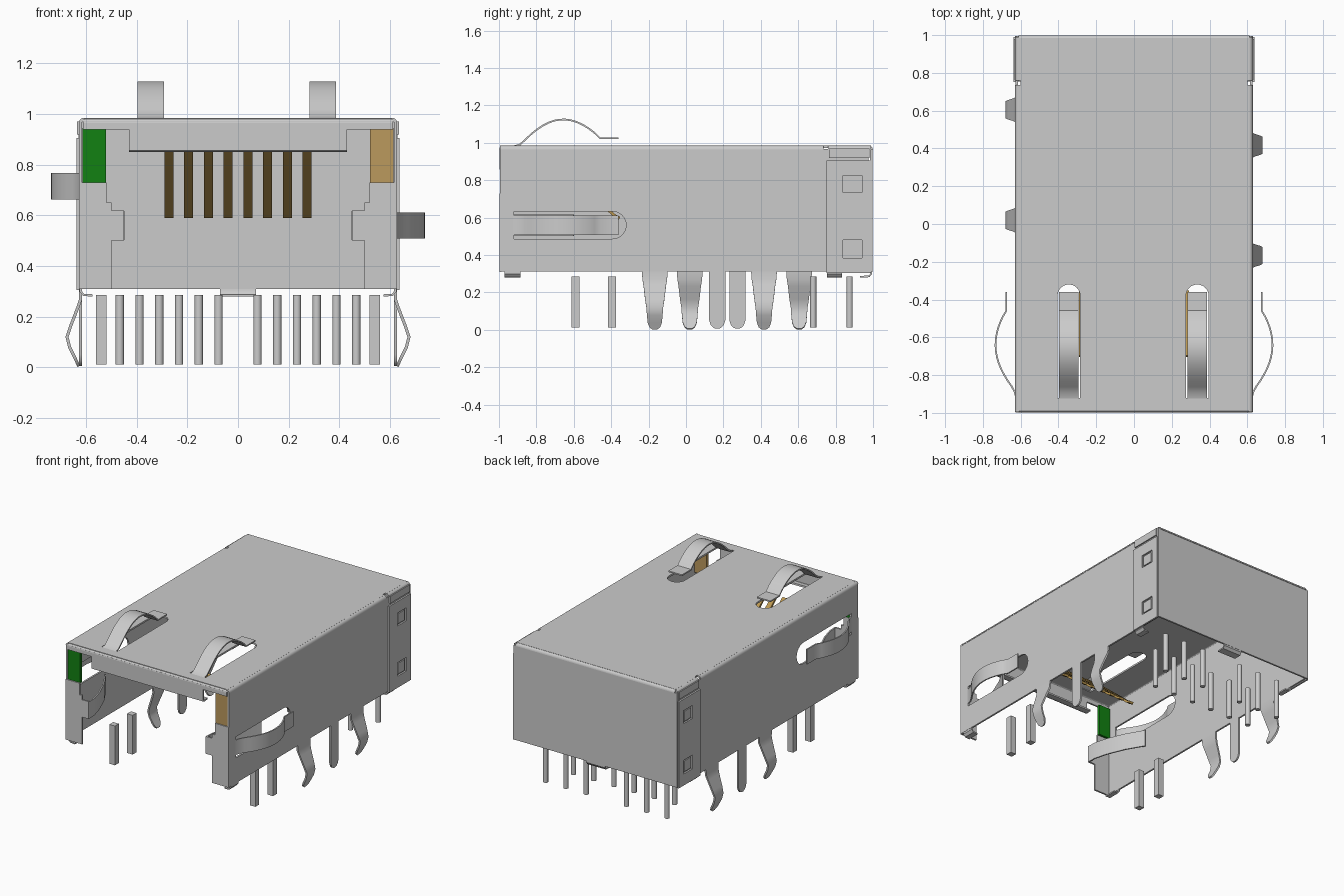
import bpy, bmesh, math
from mathutils import Matrix, Vector

if "Cube" in bpy.data.objects:
    bpy.data.objects.remove(bpy.data.objects["Cube"])

T = 0.012  # sheet metal thickness


def material(name, rgb):
    m = bpy.data.materials.new(name)
    m.diffuse_color = (*rgb, 1)
    m.use_nodes = True
    m.node_tree.nodes["Principled BSDF"].inputs["Base Color"].default_value = m.diffuse_color
    return m


STEEL = material("steel grey", (0.60, 0.60, 0.60))
GREEN = material("lamp green", (0.006, 0.22, 0.006))
AMBER = material("lamp amber", (0.50, 0.32, 0.11))
BRASS = material("contact brass", (0.50, 0.31, 0.08))


def add(name, mesh, mat, smooth=False):
    ob = bpy.data.objects.new(name, mesh)
    bpy.context.collection.objects.link(ob)
    mesh.materials.clear()
    mesh.materials.append(mat)
    if smooth:
        bpy.ops.object.select_all(action='DESELECT')
        ob.select_set(True)
        bpy.context.view_layer.objects.active = ob
        bpy.ops.object.shade_smooth_by_angle(angle=math.radians(35))
    else:
        mesh.shade_flat()
    return ob


def plate(name, outlines, plane, pos, mat=STEEL, t=T):
    """Flat sheet from closed outlines (inner ones are holes) in plane xy, yz or xz."""
    cu = bpy.data.curves.new(name, 'CURVE')
    cu.dimensions, cu.fill_mode, cu.extrude = '2D', 'BOTH', t / 2
    for pts in outlines:
        sp = cu.splines.new('POLY')
        sp.points.add(len(pts) - 1)
        for p, (u, v) in zip(sp.points, pts):
            p.co = (u, v, 0, 1)
        sp.use_cyclic_u = True
    tmp = bpy.data.objects.new("tmp", cu)
    bpy.context.collection.objects.link(tmp)
    bpy.context.view_layer.update()
    dg = bpy.context.evaluated_depsgraph_get()
    me = bpy.data.meshes.new_from_object(tmp.evaluated_get(dg))
    bpy.data.objects.remove(tmp)
    cols = {'xy': ((1, 0, 0), (0, 1, 0), (0, 0, 1)),
            'yz': ((0, 1, 0), (0, 0, 1), (1, 0, 0)),
            'xz': ((1, 0, 0), (0, 0, 1), (0, -1, 0))}[plane]
    m = Matrix(cols).transposed().to_4x4()
    m.translation = Vector({'xy': (0, 0, pos), 'yz': (pos, 0, 0), 'xz': (0, pos, 0)}[plane])
    me.transform(m)
    return add(name, me, mat)


def ribbon(name, path, wdir, half, mat=STEEL, t=T):
    """Bent strip along a 3D path; half is one half-width or one per point."""
    path, w = [Vector(p) for p in path], Vector(wdir)
    n = len(path)
    if not isinstance(half, (list, tuple)):
        half = [half] * n
    bm = bmesh.new()
    rings = []
    for i, p in enumerate(path):
        tan = path[min(i + 1, n - 1)] - path[max(i - 1, 0)]
        nor = tan.cross(w).normalized() * t / 2
        rings.append([bm.verts.new(p + w * half[i] * a + nor * b)
                      for a, b in ((-1, -1), (1, -1), (1, 1), (-1, 1))])
    for a, b in zip(rings, rings[1:]):
        for k in range(4):
            bm.faces.new((a[k], a[(k + 1) % 4], b[(k + 1) % 4], b[k]))
    bm.faces.new(rings[0])
    bm.faces.new(rings[-1])
    bmesh.ops.recalc_face_normals(bm, faces=bm.faces)
    me = bpy.data.meshes.new(name)
    bm.to_mesh(me)
    bm.free()
    return add(name, me, mat, True)


def pin(name, x, y, r, sides, z0=0.012, z1=0.285):
    bm = bmesh.new()
    rot = Matrix.Rotation(math.pi / sides, 4, 'Z')
    bmesh.ops.create_cone(bm, cap_ends=True, segments=sides, radius1=r, radius2=r, depth=z1 - z0,
                          matrix=Matrix.Translation((x, y, (z0 + z1) / 2)) @ rot)
    me = bpy.data.meshes.new(name)
    bm.to_mesh(me)
    bm.free()
    return add(name, me, STEEL, True)


def rect(u0, v0, u1, v1):
    return [(u0, v0), (u1, v0), (u1, v1), (u0, v1)]


def slot(c, h, y0=-0.92, y1=-0.32):
    """Slot along y: square at the front, round at the back, as (y, across)."""
    arc = [(y1 - h + h * math.sin(a), c - h * math.cos(a))
           for a in (math.pi * i / 12 for i in range(13))]
    return [(y0, c - h)] + arc + [(y0, c + h)]


def spring_path(peak, tail):
    """Bowed spring finger as (y, height) pairs."""
    pts = [(-0.93, 0), (-0.89, 0.01)]
    for i in range(1, 15):
        s = i / 14
        y = -0.89 + 0.43 * s
        base = tail * s
        pts.append((y, base + (peak - tail / 2) * math.sin(math.pi * s) ** 0.85))
    return pts + [(-0.36, tail)]


# Shell top with two spring slots and corner notches
half = [(0.612, -0.99), (0.612, 0.735), (0.6, 0.735), (0.6, 0.76), (0.612, 0.76), (0.612, 0.985)]
top = half + [(-x, y) for x, y in reversed(half)]
plate("shell_top", [top] + [[(x, y) for y, x in slot(c, 0.06)] for c in (-0.345, 0.335)],
      'xy', 0.979)
for c in (-0.345, 0.335):
    ribbon("top_spring", [(c, y, 0.979 + h) for y, h in spring_path(0.145, 0.045)],
           (1, 0, 0), 0.052, t=0.009)

for s, side in ((-1, "left"), (1, "right")):
    # Side wall, spring slot and spring
    zc = 0.56 if s > 0 else 0.715
    plate(side + "_wall", [rect(-0.995, 0.312, 0.975, 0.966), slot(zc, 0.073)], 'yz', s * 0.621)
    ribbon(side + "_spring", [(s * (0.621 + h), y, zc) for y, h in spring_path(0.11, 0.055)],
           (0, 0, 1), 0.052, t=0.009)
    # Rounded top edge, in two lengths
    arc = [(s * (0.608 + 0.015 * math.sin(a)), 0.964 + 0.015 * math.cos(a))
           for a in (math.pi / 2 * i / 5 for i in range(6))]
    for y0, y1 in ((-0.995, 0.735), (0.76, 0.99)):
        ribbon(side + "_top_edge", [(x, (y0 + y1) / 2, z) for x, z in arc], (0, 1, 0), (y1 - y0) / 2)
    # Rear cover side flap with two latch windows
    plate(side + "_rear_flap", [rect(0.752, 0.305, 0.99, 0.905), rect(0.84, 0.385, 0.94, 0.48),
                                rect(0.84, 0.735, 0.94, 0.825)], 'yz', s * 0.632)
    plate(side + "_latch", [rect(0.85, 0.395, 0.925, 0.47)], 'yz', s * 0.63, t=0.009)
    plate(side + "_latch", [rect(0.85, 0.745, 0.925, 0.815)], 'yz', s * 0.63, t=0.009)
    plate(side + "_rear_top_flap", [rect(0.765, 0.92, 0.98, 0.97)], 'yz', s * 0.63)
    # Front flap and its inward guide spring
    flap = [(0.627, 0.31), (0.5, 0.31), (0.5, 0.5), (0.45, 0.5), (0.45, 0.62), (0.5, 0.62),
            (0.5, 0.65), (0.52, 0.65), (0.52, 0.73), (0.627, 0.73)]
    plate(side + "_front_flap", [[(s * x, z) for x, z in flap]], 'xz', -0.992)
    ribbon(side + "_guide_spring", [(s * 0.452, -0.99, 0.56), (s * 0.455, -0.93, 0.56),
           (s * 0.48, -0.84, 0.56), (s * 0.53, -0.72, 0.56), (s * 0.6, -0.6, 0.56)],
           (0, 0, 1), 0.058, t=0.009)
    # Bent feet under the wall
    for yc, h in ((-0.928, 0.042), (0.795, 0.04)):
        ribbon(side + "_bent_foot", [(s * 0.621, yc, 0.32), (s * 0.621, yc, 0.3),
               (s * 0.61, yc, 0.286), (s * 0.575, yc, 0.284)], (0, 1, 0), h, t=0.009)
    # Bowed board legs, staggered between sides
    legs = (0.02, 0.605) if s < 0 else (-0.167, 0.417)
    prof = [(0.621, 0.33, 0.07), (0.621, 0.27, 0.066), (0.633, 0.235, 0.06), (0.66, 0.165, 0.052),
            (0.675, 0.12, 0.045), (0.665, 0.08, 0.042), (0.645, 0.04, 0.038),
            (0.634, 0.016, 0.028), (0.628, 0.004, 0.012)]
    for y in legs:
        ribbon(side + "_bowed_leg", [(s * x, y, z) for x, z, _ in prof], (0, 1, 0),
               [h for _, _, h in prof])
    # Straight board leg with a round tip
    y = 0.167 if s > 0 else 0.275
    ribbon(side + "_straight_leg", [(s * 0.621, y, z) for z in (0.33, 0.05, 0.025, 0.012, 0.006)],
           (0, 1, 0), [0.043, 0.043, 0.034, 0.022, 0.008])
    # Lamp in the front corner and its square pins
    u = sorted((s * 0.522, s * 0.613))
    plate("green_lamp" if s < 0 else "amber_lamp", [rect(u[0], 0.725, u[1], 0.945)], 'xz', -0.98,
          GREEN if s < 0 else AMBER, 0.02)
    for y in (-0.59, -0.395):
        pin("lamp_pin", s * 0.54, y, 0.03, 4)
    # Rear signal pins in two staggered rows
    for i in range(6):
        pin("signal_pin", s * (0.467 - 0.078 * i), 0.68 if i % 2 else 0.875, 0.017, 12)

# Front lip, stepped lower in the middle, with rounded fold into the top
lip = [(0.612, 0.972), (0.612, 0.94), (0.43, 0.94), (0.43, 0.857)]
plate("front_lip", [lip + [(-x, z) for x, z in reversed(lip)]], 'xz', -0.992)
ribbon("lip_return", [(0, -0.994, 0.862), (0, -0.985, 0.857), (0, -0.95, 0.86)], (1, 0, 0), 0.43)

# Rear panel, rear fold and folds over front and rear top edges
plate("rear_panel", [rect(-0.63, 0.31, 0.63, 0.966)], 'xz', 0.99)
for s, name in ((-1, "front_top_edge"), (1, "rear_top_edge")):
    ribbon(name, [(0, s * (0.978 + 0.015 * math.sin(a)), 0.964 + 0.015 * math.cos(a))
                  for a in (math.pi / 2 * i / 5 for i in range(6))], (1, 0, 0), 0.612)
ribbon("rear_bent_tab", [(0, 0.99, 0.32), (0, 0.99, 0.3), (0, 0.98, 0.286), (0, 0.93, 0.284)],
       (1, 0, 0), 0.072, t=0.009)

# Eight sloping contacts
for i in range(8):
    x = -0.273 + 0.078 * i
    ribbon("contact", [(x, -0.70, 0.885), (x, -0.38, 0.61), (x, -0.355, 0.597)],
           (1, 0, 0), 0.018, BRASS, 0.015)
